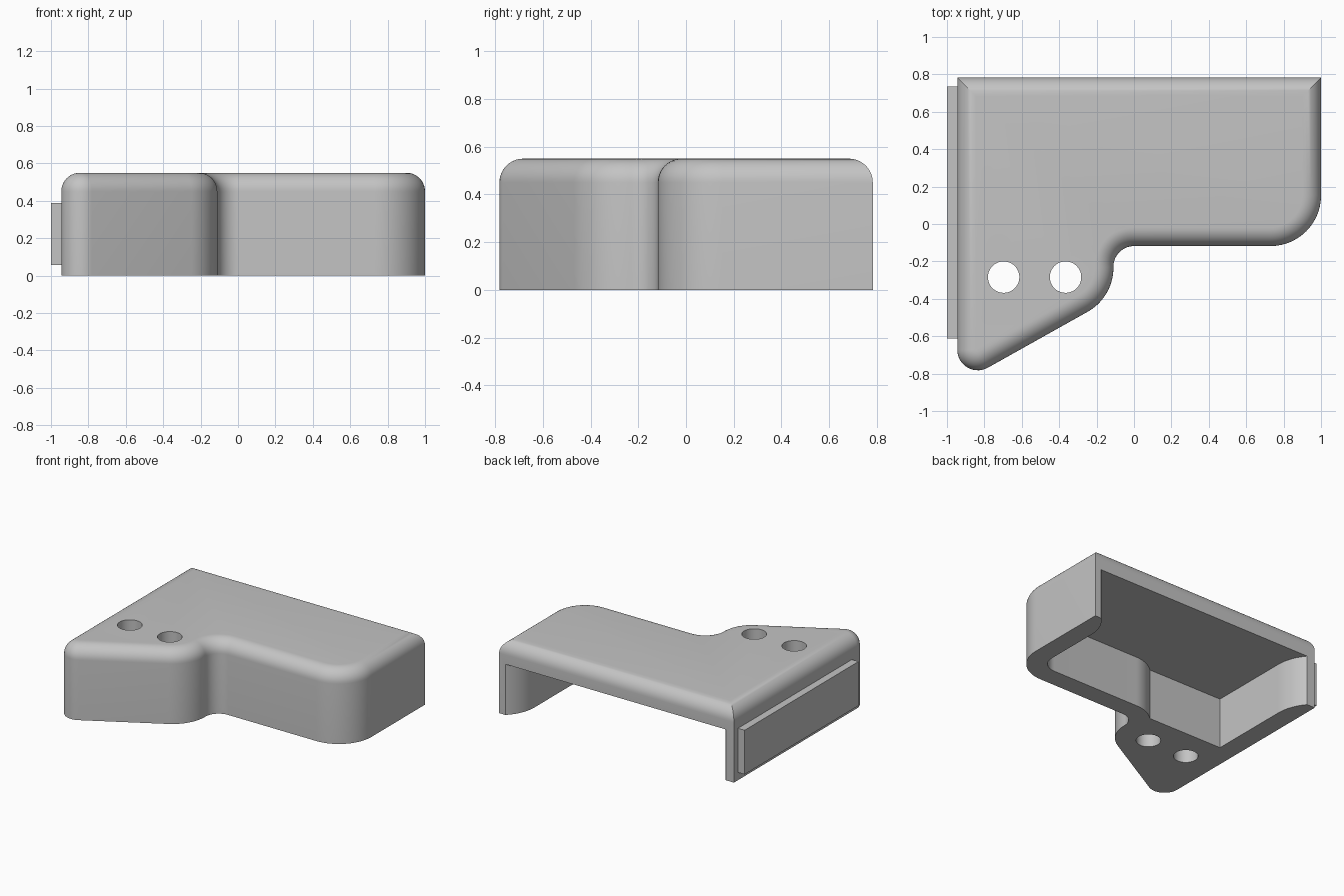
import bpy, bmesh
from math import sin, cos, tan, atan2, pi, radians
from mathutils import Vector

cube = bpy.data.objects.get("Cube")
if cube:
    bpy.data.objects.remove(cube, do_unlink=True)

grey = bpy.data.materials.new("plain grey")
grey.use_nodes = True
COLOUR = (0.55, 0.55, 0.55, 1)
grey.diffuse_color = COLOUR
grey.node_tree.nodes["Principled BSDF"].inputs["Base Color"].default_value = COLOUR

HEIGHT, FILLET, WALL, CEILING = 0.55, 0.1, 0.145, 0.38
LEFT, RIGHT, BACK = 1.0, -0.945, 0.783
FRONT, STEP = -0.118, -0.11


def arc(cx, cy, r, start, end, n=14):
    """Points on an arc, angles in degrees."""
    angles = [radians(start + (end - start) * i / n) for i in range(n + 1)]
    return [(cx + r * cos(a), cy + r * sin(a)) for a in angles]


def rounded_outline(corners, inset=0.0, n=14):
    """Counter-clockwise outline with rounded corners, offset inwards."""
    points = []
    for i, (x, y, r) in enumerate(corners):
        p = Vector((x, y))
        before, after = corners[i - 1], corners[(i + 1) % len(corners)]
        u = (p - Vector(before[:2])).normalized()
        v = (Vector(after[:2]) - p).normalized()
        turn = atan2(u.x * v.y - u.y * v.x, u.dot(v))
        side = 1 if turn > 0 else -1
        normal = Vector((-u.y, u.x))
        p = p + normal * inset - u * inset * tan(turn / 2)
        if r == 0:
            points.append(tuple(p))
            continue
        r -= side * inset
        centre = p - u * r * tan(abs(turn) / 2) + normal * side * r
        spoke = -normal * side * r
        for k in range(n + 1):
            a = turn * k / n
            points.append((centre.x + spoke.x * cos(a) - spoke.y * sin(a),
                           centre.y + spoke.x * sin(a) + spoke.y * cos(a)))
    return points


def loft(name, layers):
    """Solid through a stack of (outline, height) rings."""
    bm = bmesh.new()
    rings = [[bm.verts.new((x, y, z)) for x, y in pts] for pts, z in layers]
    count = len(rings[0])
    for low, high in zip(rings, rings[1:]):
        for i in range(count):
            j = (i + 1) % count
            bm.faces.new((low[i], low[j], high[j], high[i]))
    bm.faces.new(rings[0][::-1])
    bm.faces.new(rings[-1])
    mesh = bpy.data.meshes.new(name)
    bm.to_mesh(mesh)
    bm.free()
    mesh.materials.append(grey)
    obj = bpy.data.objects.new(name, mesh)
    bpy.context.collection.objects.link(obj)
    return obj


def cut(target, cutter):
    """Subtract a helper solid, then discard it."""
    cutter.hide_render = True
    mod = target.modifiers.new("cut", "BOOLEAN")
    mod.operation, mod.solver, mod.object = "DIFFERENCE", "EXACT", cutter
    bpy.ops.object.select_all(action="DESELECT")
    bpy.context.view_layer.objects.active = target
    target.select_set(True)
    bpy.ops.object.modifier_apply(modifier=mod.name)
    bpy.data.objects.remove(cutter, do_unlink=True)


# Cover body: stepped plan with a rounded top edge
plan = [(RIGHT, BACK, 0), (RIGHT, -0.86, 0.11), (STEP, -0.392, 0.27),
        (STEP, FRONT, 0.11), (LEFT, FRONT, 0.27), (LEFT, BACK, 0)]
layers = [(rounded_outline(plan), 0)]
for k in range(11):
    a = pi / 2 * k / 10
    layers.append((rounded_outline(plan, FILLET * (1 - cos(a))),
                   HEIGHT - FILLET + FILLET * sin(a)))
cover = loft("cover_body", layers)

# Cavity open below and behind, with side walls thinning towards the back
inner_right, inner_left, inner_front = RIGHT + WALL, LEFT - WALL, FRONT + WALL
solid_front, flare_y = -0.045, 0.57
left_flare, right_flare = 0.29, 0.33
cavity = [(inner_right, solid_front)]
cavity += arc(0, inner_front - 0.255, 0.255, 135, 90)
cavity += arc(inner_left - 0.125, inner_front + 0.125, 0.125, -90, 0)
cavity += arc(inner_left + left_flare, flare_y, left_flare, 180, 132)
cavity += [(inner_left + 0.097, 0.9), (inner_right - 0.082, 0.9)]
cavity += arc(inner_right - right_flare, flare_y, right_flare, 41, 0)
cut(cover, loft("cavity_cutter", [(cavity, -0.1), (cavity, CEILING)]))

# Two screw holes through the solid corner
for x in (-0.697, -0.366):
    hole = arc(x, -0.284, 0.084, 0, 352.5, 47)
    cut(cover, loft("hole_cutter", [(hole, -0.1), (hole, 0.7)]))

bpy.ops.object.shade_smooth_by_angle(angle=radians(30))

# Raised plate on the right side
plate = [(-1.0, -0.612), (RIGHT + 0.01, -0.612), (RIGHT + 0.01, 0.735), (-1.0, 0.735)]
loft("side_plate", [(plate, 0.058), (plate, 0.388)])
